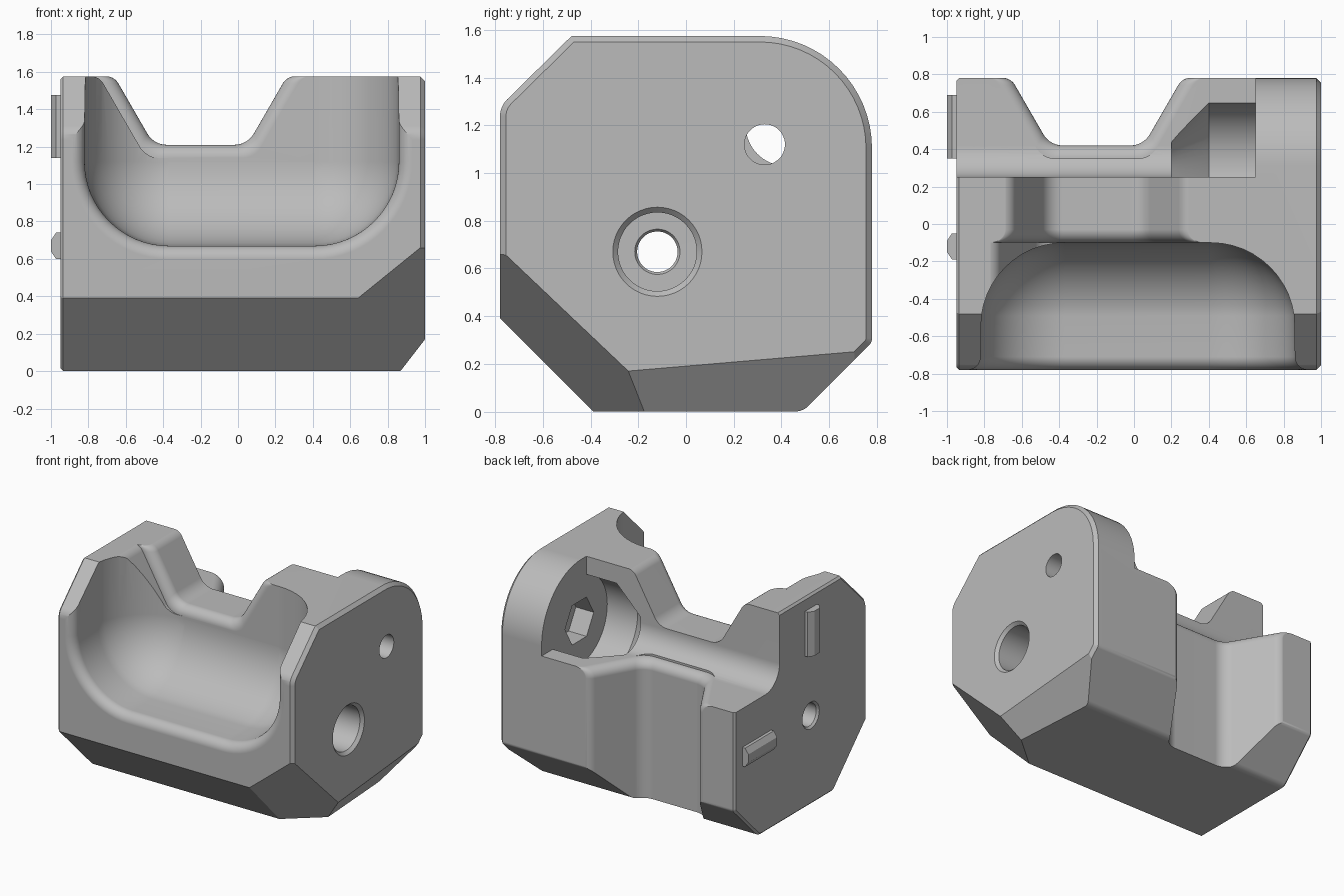
import bpy, bmesh
from math import sin, cos, pi, tan
from mathutils import Vector

old = bpy.data.objects.get("Cube")
if old:
    bpy.data.objects.remove(old)

grey = bpy.data.materials.new("plain grey")
grey.use_nodes = True
colour = (0.5, 0.5, 0.5, 1)
grey.diffuse_color = colour
grey.node_tree.nodes["Principled BSDF"].inputs["Base Color"].default_value = colour


def rounded(corners, seg=10):
    """Outline from (u, v, radius) corners, with arcs at rounded ones."""
    out = []
    for i, (u, v, r) in enumerate(corners):
        p = Vector((u, v))
        if r == 0:
            out.append(p)
            continue
        a = (Vector(corners[i - 1][:2]) - p).normalized()
        b = (Vector(corners[(i + 1) % len(corners)][:2]) - p).normalized()
        half = a.angle(b) / 2
        centre = p + (a + b).normalized() * r / sin(half)
        start = p + a * r / tan(half) - centre
        end = p + b * r / tan(half) - centre
        sweep = pi - 2 * half
        for k in range(seg + 1):
            t = k / seg
            out.append(centre + (start * sin((1 - t) * sweep) + end * sin(t * sweep)) / sin(sweep))
    return out


def loft(name, axis, levels):
    """Skin outlines placed at (position along axis, outline)."""
    bm = bmesh.new()
    place = {"x": lambda w, p: (w, p[0], p[1]),
             "y": lambda w, p: (p[0], w, p[1]),
             "z": lambda w, p: (p[0], p[1], w)}[axis]
    rings = [[bm.verts.new(place(w, p)) for p in pts] for w, pts in levels]
    for r, s in zip(rings, rings[1:]):
        for i in range(len(r)):
            bm.faces.new((r[i - 1], r[i], s[i], s[i - 1]))
    bm.faces.new(rings[0])
    bm.faces.new(rings[-1])
    bmesh.ops.recalc_face_normals(bm, faces=bm.faces)
    mesh = bpy.data.meshes.new(name)
    bm.to_mesh(mesh)
    bm.free()
    ob = bpy.data.objects.new(name, mesh)
    bpy.context.collection.objects.link(ob)
    mesh.materials.append(grey)
    return ob


def turned(name, y, z, steps, sides=48):
    """Round or many-sided bore along x from (x, radius) steps."""
    return loft(name, "x", [(x, [(y + r * cos(2 * pi * k / sides), z + r * sin(2 * pi * k / sides))
                                 for k in range(sides)]) for x, r in steps])


# Main block: chamfered and rounded side profile
side = rounded([(-.78, .39, 0), (-.39, 0, 0), (.49, 0, .08), (.78, .29, .04),
                (.78, 1.575, .47), (-.48, 1.575, 0), (-.78, 1.28, .1)], 16)
body = loft("body", "x", [(-.95, side), (1, side)])
bm = bmesh.new()
bm.from_mesh(body.data)
for end, size in ((-.95, .015), (1, .025)):
    rim = [e for e in bm.edges if all(abs(v.co.x - end) < 1e-4 for v in e.verts)]
    bmesh.ops.bevel(bm, geom=rim, offset=size, segments=1, affect='EDGES')
# Slanted cuts on the lower corner
for point, normal in (((1, -.78, .68), (.157, -.184, -.194)),
                      ((1, -.24, .17), (.163, .0104, -.122))):
    cut = bmesh.ops.bisect_plane(bm, geom=bm.verts[:] + bm.edges[:] + bm.faces[:], dist=1e-5,
                                 plane_co=point, plane_no=normal, clear_outer=True)
    edges = [g for g in cut["geom_cut"] if isinstance(g, bmesh.types.BMEdge)]
    bmesh.ops.contextual_create(bm, geom=edges)
bmesh.ops.recalc_face_normals(bm, faces=bm.faces)
bm.to_mesh(body.data)
bm.free()

# Front cavity: round inner corners, flared rim
R, lip, n = .45, .07, 12


def bowl(o):
    return rounded([(-.82 - o, 2, 0), (-.82 - o, .67 - o, R + o),
                    (.86 + o, .67 - o, R + o), (.86 + o, 2, 0)], 16)


quarter = [pi / 2 * k / n for k in range(n + 1)]
levels = [(-1, bowl(lip))]
levels += [(-.71 - lip * sin(a), bowl(lip * (1 - cos(a)))) for a in reversed(quarter)]
levels += [(-.1 - R + R * sin(a), bowl(-R * (1 - cos(a)) * .998)) for a in quarter[1:]]
cutters = [loft("cavity_cutter", "y", levels)]


# Matching notches through the top and the back
def notch(base, top, o):
    slope = tan(pi / 6)
    w = .25 + o * .577
    rise = w + (top - base + o) * slope
    right = [(w, base - o, .12), (rise, top, .08), (.75, top, 0), (.75, top + .4, 0)]
    corners = right + [(-u, v, r) for u, v, r in reversed(right)]
    return [(p.x - .2, p.y) for p in rounded(corners)]


flare = [(lip * sin(a), lip * (1 - cos(a))) for a in quarter]
cutters.append(loft("top_notch_cutter", "y",
                    [(-.5, notch(1.21, 1.577, lip))]
                    + [(-.03 - d, notch(1.21, 1.577, o)) for d, o in reversed(flare)]
                    + [(.4, notch(1.21, 1.577, 0))]))
cutters.append(loft("back_notch_cutter", "z",
                    [(-.3, notch(.42, .782, 0))]
                    + [(.96 + d, notch(.42, .782, o)) for d, o in flare]
                    + [(1.12, notch(.42, .782, lip))]))

# Rear shelf with a filleted inner corner
shelf = rounded([(.25, 1.03, .17), (1.2, 1.03, 0), (1.2, 2, 0), (.25, 2, 0)])
cutters.append(loft("shelf_cutter", "x", [(-1.3, shelf), (.65, shelf)]))

# Bores: clearance pocket, hexagonal recess, through holes, counterbore
cutters += [
    turned("pocket_cutter", .33, 1.12, [(.2, .14), (.4, .33), (.652, .33)]),
    turned("hex_recess_cutter", .33, 1.12, [(.6, .17), (.8, .17)], 6),
    turned("upper_hole_cutter", .33, 1.12, [(.5, .085), (1.2, .085)]),
    turned("lower_hole_cutter", -.12, .67,
           [(-1.2, .1), (-.95, .1), (-.935, .085), (.685, .085), (.7, .095), (.701, .165),
            (.978, .165), (1, .187), (1.2, .187)]),
]

bpy.context.view_layer.objects.active = body
for c in cutters:
    c.hide_render = True
    mod = body.modifiers.new("cut", 'BOOLEAN')
    mod.operation = 'DIFFERENCE'
    mod.solver = 'EXACT'
    mod.object = c
    bpy.ops.object.modifier_apply(modifier=mod.name)
    bpy.data.objects.remove(c)


# Locating keys on the end face, chamfered along their long sides
def key(name, axis, centre, lo, hi):
    h = .07
    pts = [(-.94, -h), (-.973, -h), (-1, .04 - h), (-1, h - .04), (-.973, h), (-.94, h)]
    pts = [(x, centre + v) for x, v in pts]
    return loft(name, axis, [(lo, pts), (hi, pts)])


parts = [body,
         key("upright_key", "z", -.12, 1.14, 1.475),
         key("level_key", "y", .67, .35, .69)]

bpy.ops.object.select_all(action='DESELECT')
for ob in parts:
    ob.select_set(True)
bpy.context.view_layer.objects.active = body
bpy.ops.object.shade_smooth_by_angle(angle=pi / 7)
body.modifiers.new("even shading", 'WEIGHTED_NORMAL').keep_sharp = True
